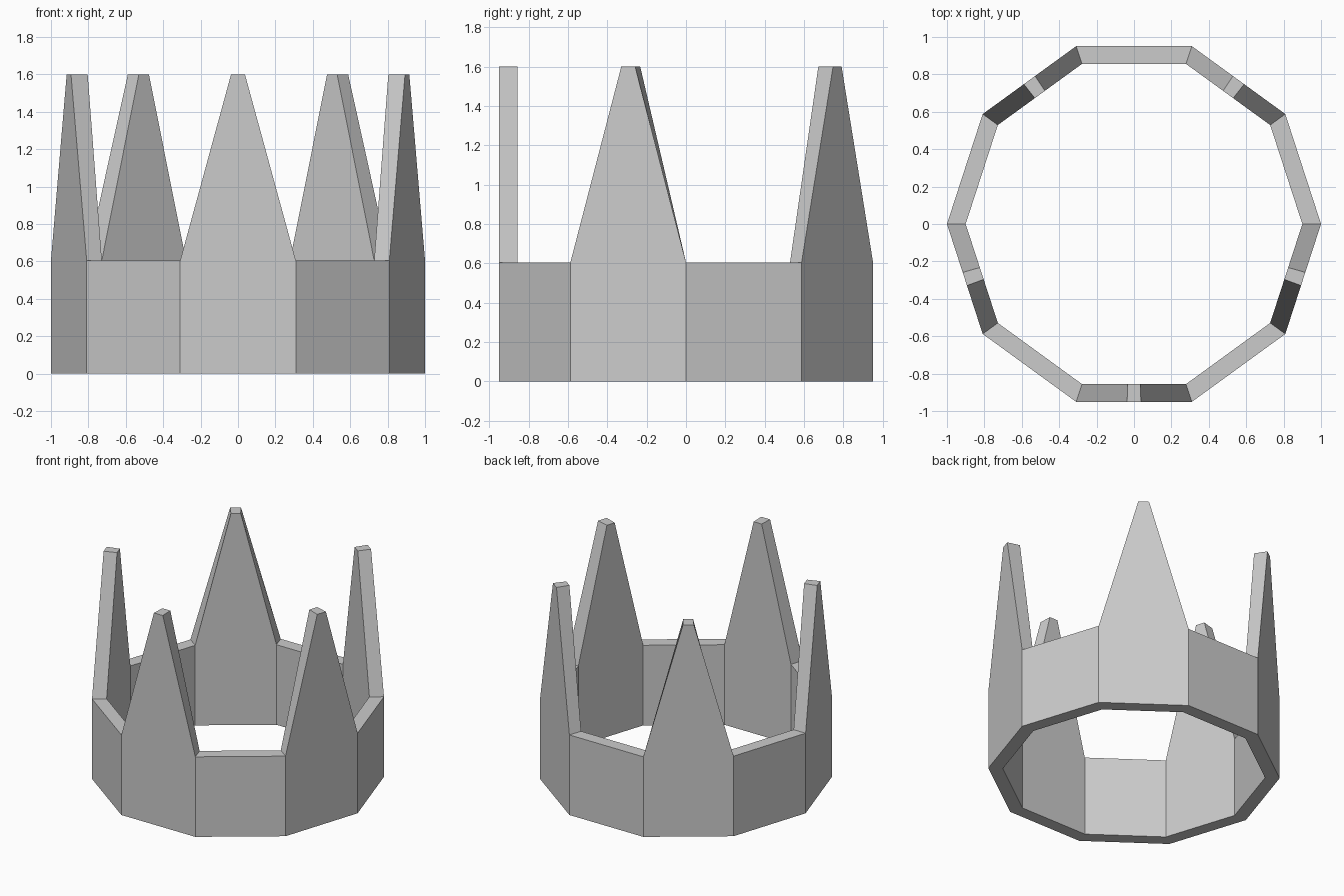
import bpy, bmesh
from math import cos, sin, pi
from mathutils import Vector

if "Cube" in bpy.data.objects:
    bpy.data.objects.remove(bpy.data.objects["Cube"])

SIDES, R_OUT, R_IN = 10, 1.0, 0.9
BAND_H, TIP_H, TIP_SCALE = 0.605, 1.6, 0.12

bm = bmesh.new()


def ring(radius, z):
    return [bm.verts.new((radius * cos(2 * pi * i / SIDES),
                          radius * sin(2 * pi * i / SIDES), z)) for i in range(SIDES)]


# ten-sided open band: outer wall, top rim, inner wall, bottom rim
loops = [ring(R_OUT, 0), ring(R_OUT, BAND_H), ring(R_IN, BAND_H), ring(R_IN, 0)]
top_faces = []
for k in range(4):
    a, b = loops[k], loops[(k + 1) % 4]
    for i in range(SIDES):
        j = (i + 1) % SIDES
        face = bm.faces.new((a[i], a[j], b[j], b[i]))
        if k == 1:
            top_faces.append(face)

# five points: every second rim segment raised and narrowed along its wall
for i in range(1, SIDES, 2):
    angle = 2 * pi * (i + 0.5) / SIDES
    tangent = Vector((-sin(angle), cos(angle), 0))
    tip = bmesh.ops.extrude_discrete_faces(bm, faces=[top_faces[i]])["faces"][0]
    for v in tip.verts:
        v.co -= tangent * v.co.dot(tangent) * (1 - TIP_SCALE)
        v.co.z = TIP_H

bmesh.ops.remove_doubles(bm, verts=bm.verts, dist=1e-5)
bmesh.ops.recalc_face_normals(bm, faces=bm.faces)
mesh = bpy.data.meshes.new("crown")
bm.to_mesh(mesh)
bm.free()
crown = bpy.data.objects.new("crown", mesh)
bpy.context.collection.objects.link(crown)
